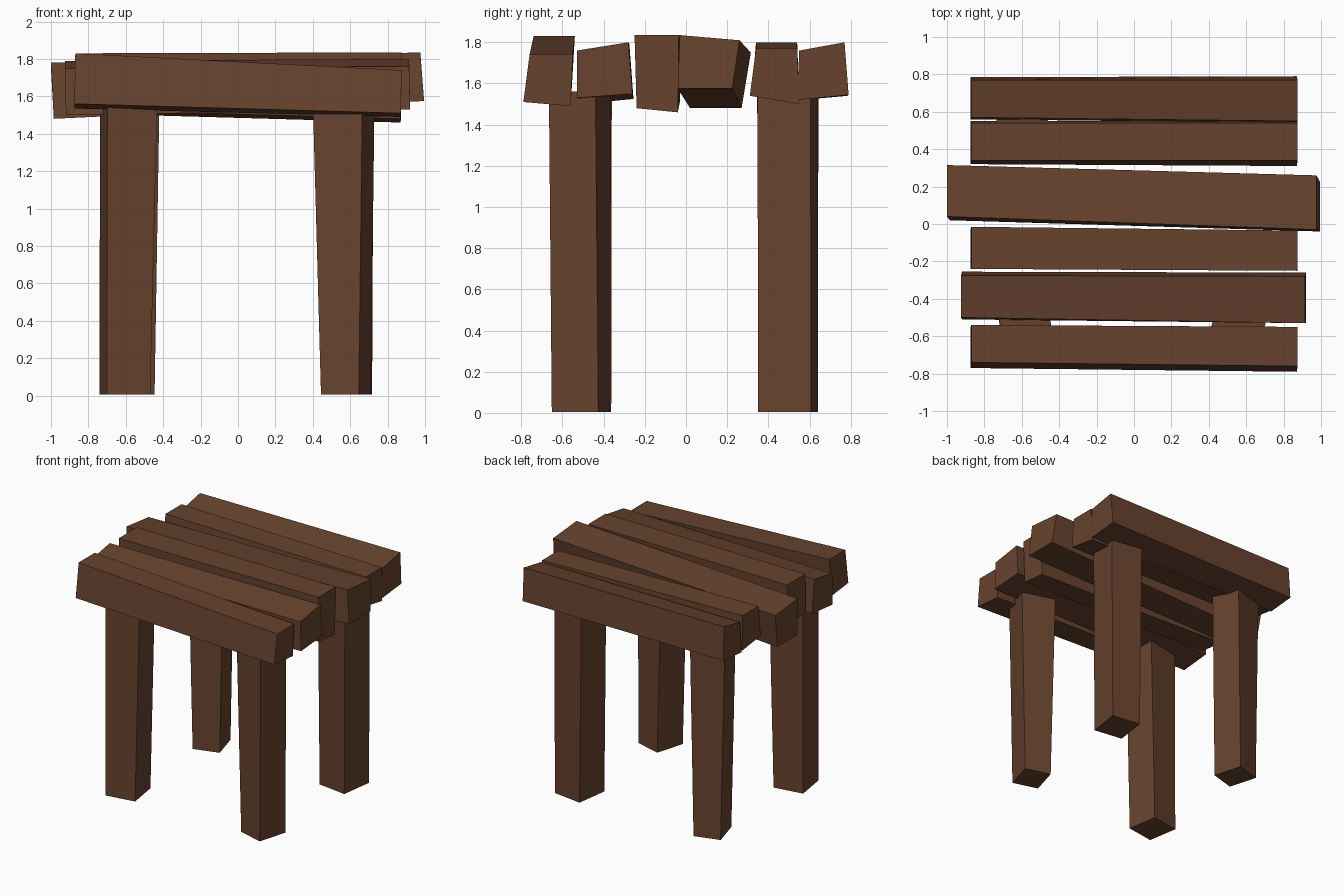
import bpy, bmesh, math
from mathutils import Vector, Matrix

if "Cube" in bpy.data.objects:
    bpy.data.objects.remove(bpy.data.objects["Cube"])

wood = bpy.data.materials.new("dark brown wood")
wood.diffuse_color = (0.135, 0.055, 0.027, 1)
wood.use_nodes = True
wood.node_tree.nodes["Principled BSDF"].inputs["Base Color"].default_value = wood.diffuse_color


def loft(name, a, b):
    """Solid box between two matching four-point end loops."""
    bm = bmesh.new()
    va = [bm.verts.new(p) for p in a]
    vb = [bm.verts.new(p) for p in b]
    bm.faces.new(va)
    bm.faces.new(vb)
    for i in range(4):
        j = (i + 1) % 4
        bm.faces.new((va[i], va[j], vb[j], vb[i]))
    bmesh.ops.recalc_face_normals(bm, faces=bm.faces)
    me = bpy.data.meshes.new(name)
    bm.to_mesh(me)
    bm.free()
    me.materials.append(wood)
    ob = bpy.data.objects.new(name, me)
    bpy.context.collection.objects.link(ob)


def plank(name, left_x, right_x, left, right):
    """End profiles are (y, z): top front, top back, bottom back, bottom front.
    Each x is (top, bottom)."""
    def end(xs, prof):
        return [Vector((xs[0] if i < 2 else xs[1], y, z))
                for i, (y, z) in enumerate(prof)]
    loft(name, end(left_x, left), end(right_x, right))


def leg(name, bottom, top, w_bottom, w_top, depth, angle, top_z=1.56):
    """Tapered post turned about its own vertical axis."""
    rot = Matrix.Rotation(math.radians(angle), 3, 'Z')

    def ring(c, w, z):
        return [rot @ Vector((sx * w / 2, sy * depth / 2, 0)) + Vector((c[0], c[1], z))
                for sx, sy in ((-1, -1), (1, -1), (1, 1), (-1, 1))]
    loft(name, ring(bottom, w_bottom, 0.005), ring(top, w_top, top_z))


# Seat planks, front to back
N, P = (-0.87, -0.875), (0.875, 0.87)
plank("seat_plank_1", N, P,
      [(-0.74, 1.83), (-0.54, 1.83), (-0.56, 1.535), (-0.77, 1.56)],
      [(-0.76, 1.74), (-0.55, 1.74), (-0.56, 1.49), (-0.79, 1.51)])
plank("seat_plank_2", (-0.925, -0.92), (0.915, 0.92),
      [(-0.50, 1.75), (-0.275, 1.79), (-0.255, 1.525), (-0.51, 1.50)],
      [(-0.53, 1.76), (-0.28, 1.80), (-0.26, 1.55), (-0.53, 1.53)])
plank("seat_plank_3", N, P,
      [(-0.24, 1.83), (-0.015, 1.83), (-0.03, 1.51), (-0.24, 1.53)],
      [(-0.25, 1.835), (-0.035, 1.835), (-0.04, 1.46), (-0.24, 1.48)])
plank("seat_plank_4", (-1.0, -0.985), (0.975, 0.995),
      [(0.04, 1.78), (0.315, 1.75), (0.27, 1.48), (0.02, 1.48)],
      [(-0.03, 1.835), (0.26, 1.81), (0.225, 1.575), (-0.04, 1.575)])
plank("seat_plank_5", N, P,
      [(0.34, 1.80), (0.54, 1.80), (0.55, 1.53), (0.32, 1.56)],
      [(0.34, 1.77), (0.54, 1.77), (0.55, 1.50), (0.31, 1.54)])
plank("seat_plank_6", N, P,
      [(0.57, 1.76), (0.77, 1.80), (0.785, 1.54), (0.56, 1.52)],
      [(0.55, 1.76), (0.77, 1.80), (0.79, 1.545), (0.54, 1.52)])

# Legs
leg("front_right_leg", (0.577, -0.51), (0.565, -0.515), 0.21, 0.275, 0.235, -16)
leg("front_left_leg", (-0.605, -0.505), (-0.585, -0.505), 0.235, 0.27, 0.25, 9)
leg("back_right_leg", (0.58, 0.495), (0.575, 0.495), 0.24, 0.265, 0.26, -8)
leg("back_left_leg", (-0.577, 0.495), (-0.58, 0.495), 0.205, 0.265, 0.235, 16)
